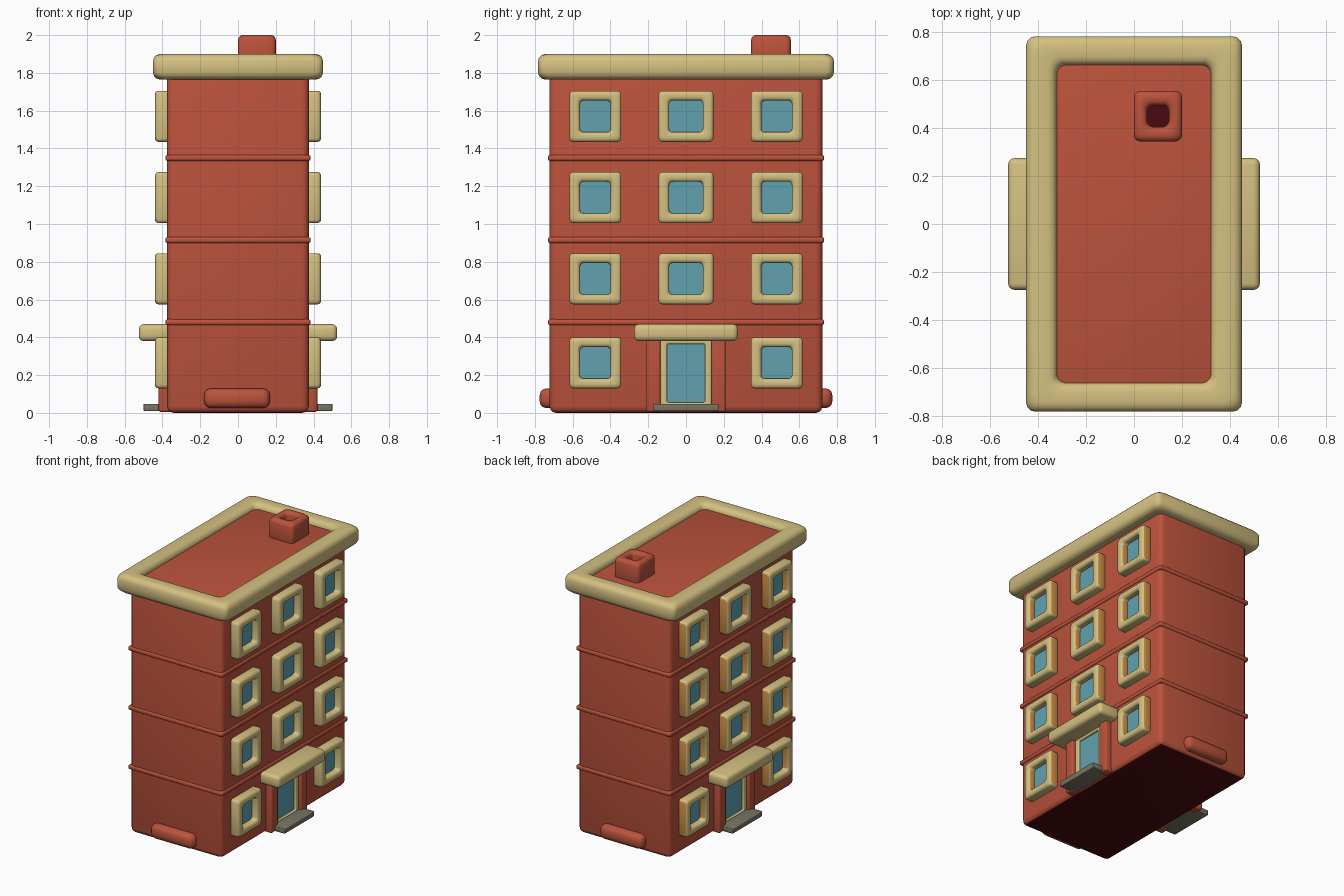
import bpy, bmesh
from mathutils import Vector

if "Cube" in bpy.data.objects:
    bpy.data.objects.remove(bpy.data.objects["Cube"])


def material(name, rgb):
    m = bpy.data.materials.new(name)
    m.diffuse_color = (*rgb, 1)
    m.use_nodes = True
    m.node_tree.nodes["Principled BSDF"].inputs["Base Color"].default_value = m.diffuse_color
    return m


RED = material("brick red", (0.50, 0.085, 0.045))
BEIGE = material("beige trim", (0.66, 0.53, 0.22))
ORANGE = material("orange trim", (0.58, 0.26, 0.06))
GLASS = material("blue glass", (0.12, 0.36, 0.43))
GREY = material("grey stone", (0.19, 0.18, 0.13))
DARK = material("dark red", (0.07, 0.003, 0.005))


def finish(bm, name, mats, bevel, rule=None, segments=3):
    """Round the edges, colour the faces by a rule and make the object."""
    bmesh.ops.recalc_face_normals(bm, faces=bm.faces)
    if bevel:
        bmesh.ops.bevel(bm, geom=list(bm.edges), offset=bevel, segments=segments,
                        profile=0.5, affect='EDGES', clamp_overlap=True)
    bm.normal_update()
    for f in bm.faces:
        f.material_index = rule(f) if rule else 0
    me = bpy.data.meshes.new(name)
    bm.to_mesh(me)
    bm.free()
    ob = bpy.data.objects.new(name, me)
    bpy.context.collection.objects.link(ob)
    for m in mats:
        me.materials.append(m)
    bpy.context.view_layer.objects.active = ob
    ob.select_set(True)
    bpy.ops.object.shade_smooth_by_angle(angle=0.7)
    ob.select_set(False)
    return ob


def box(name, x, y, z, mats, bevel=0, rule=None):
    bm = bmesh.new()
    bmesh.ops.create_cube(bm, size=1)
    for v in bm.verts:
        v.co = Vector([(a + b) / 2 + c * (b - a) for c, (a, b) in zip(v.co, (x, y, z))])
    return finish(bm, name, mats, bevel, rule)


def ring(name, axis, centre, outer, inner, span, mats, bevel, rule=None):
    """Rectangular frame with a hole running along the x or z axis."""
    bm = bmesh.new()
    loops = []
    for (hu, hv), w in ((outer, span[0]), (outer, span[1]), (inner, span[1]), (inner, span[0])):
        loop = []
        for su, sv in ((-1, -1), (1, -1), (1, 1), (-1, 1)):
            u, v = centre[0] + su * hu, centre[1] + sv * hv
            loop.append(bm.verts.new((w, u, v) if axis == 'x' else (u, v, w)))
        loops.append(loop)
    for k in range(4):
        a, b = loops[k], loops[(k + 1) % 4]
        for i in range(4):
            j = (i + 1) % 4
            bm.faces.new((a[i], a[j], b[j], b[i]))
    return finish(bm, name, mats, bevel, rule)


# Main block with dark underside
box("building_body", (-0.375, 0.375), (-0.722, 0.722), (0, 1.86), [RED, DARK], 0.035,
    lambda f: int(f.normal.z < -0.9))

# Slight ridges between floors
for i, z in enumerate((0.48, 0.915, 1.35)):
    box(f"floor_band_{i}", (-0.384, 0.384), (-0.731, 0.731), (z - 0.016, z + 0.016), [RED], 0.012)

# Roof parapet and chimney
ring("roof_cornice", 'z', (0, 0), (0.45, 0.783), (0.322, 0.663), (1.765, 1.9), [BEIGE], 0.036)
ring("chimney", 'z', (0.1, 0.45), (0.1, 0.105), (0.045, 0.045), (1.80, 2.0), [RED], 0.024)
box("chimney_hole", (0.05, 0.15), (0.4, 0.5), (1.85, 1.93), [DARK])

# Low rounded blocks at the foot of the end walls
for s, side in ((-1, "front"), (1, "back")):
    box(f"{side}_base_block", (-0.18, 0.17), sorted((s * 0.68, s * 0.775)), (0.025, 0.13), [RED], 0.038)

for s, side in ((1, "right"), (-1, "left")):
    def out(a, b):
        return sorted((s * a, s * b))

    # Windows, leaving the door position free
    for r, z in enumerate((0.265, 0.71, 1.14, 1.57)):
        for c, y in enumerate((-0.48, 0, 0.48)):
            if r == 0 and c == 1:
                continue
            w = 0.145 if c == 1 else 0.137
            ring(f"{side}_window_frame_{r}_{c}", 'x', (y, z), (w, 0.135), (w - 0.056, 0.084),
                 out(0.35, 0.44), [BEIGE, ORANGE], 0.018, lambda f: int(f.normal.y > 0.9))
            box(f"{side}_window_glass_{r}_{c}", out(0.36, 0.392), (y - 0.1, y + 0.1),
                (z - 0.1, z + 0.1), [GLASS])

    # Entrance: door, frame, posts, canopy and step
    box(f"{side}_door_glass", out(0.36, 0.384), (-0.11, 0.11), (0.03, 0.38), [GLASS])
    ring(f"{side}_door_frame", 'x', (0, 0.21), (0.135, 0.18), (0.1, 0.155), out(0.35, 0.4), [BEIGE], 0.008)
    for e in (-1, 1):
        box(f"{side}_door_post_{e}", out(0.35, 0.42), sorted((e * 0.135, e * 0.21)), (0.005, 0.41), [RED], 0.012)
    box(f"{side}_canopy", out(0.35, 0.525), (-0.275, 0.275), (0.38, 0.47), [BEIGE], 0.026)
    box(f"{side}_step", out(0.35, 0.5), (-0.172, 0.172), (0.01, 0.048), [GREY], 0.005)
